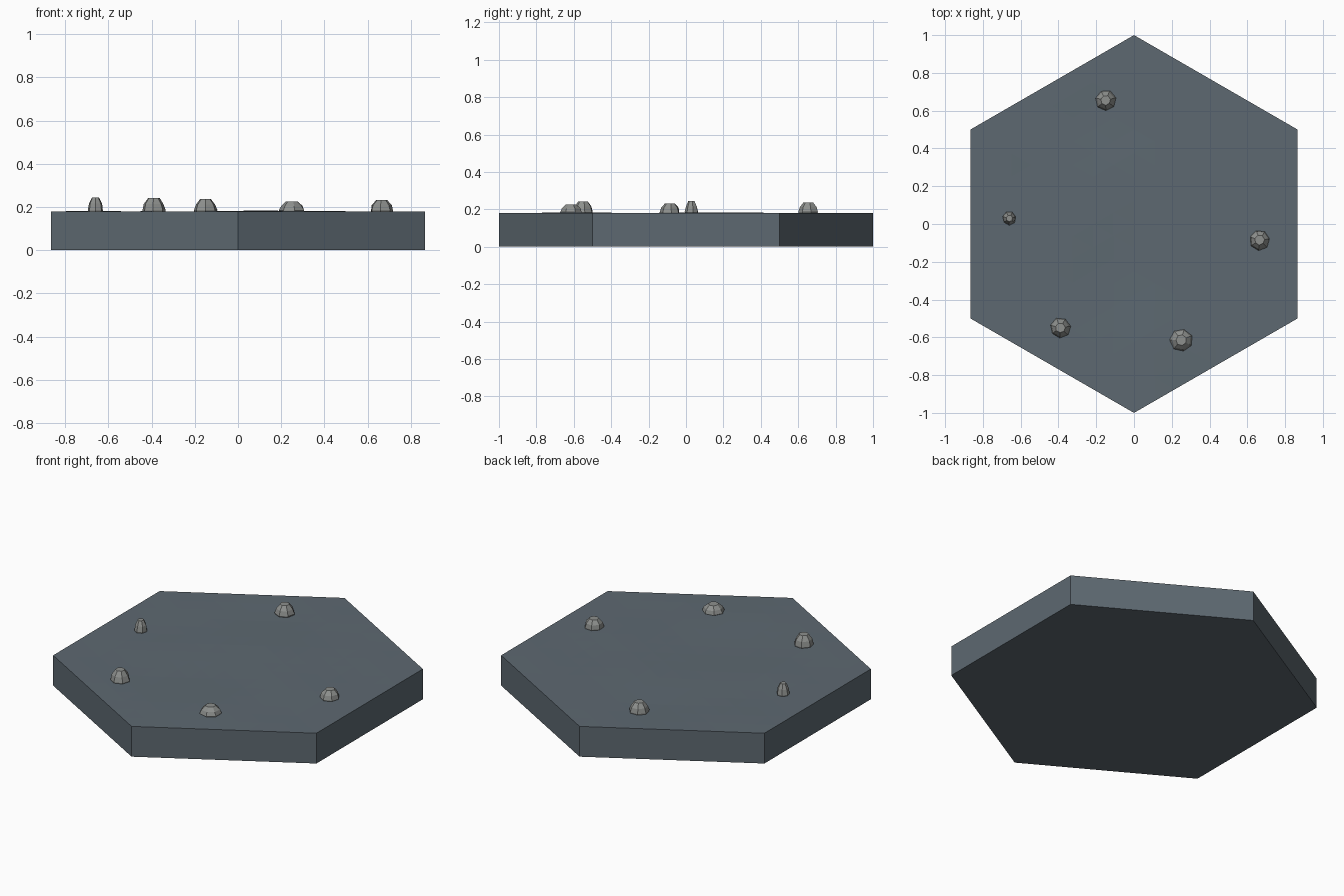
import bpy, bmesh, math, random
from mathutils import noise, Vector

if "Cube" in bpy.data.objects:
    bpy.data.objects.remove(bpy.data.objects["Cube"])

random.seed(4)
TOP = 0.18


def material(name, rgb):
    m = bpy.data.materials.new(name)
    m.diffuse_color = (*rgb, 1)
    m.use_nodes = True
    m.node_tree.nodes["Principled BSDF"].inputs["Base Color"].default_value = m.diffuse_color
    return m


def finish(name, bm, mat):
    bmesh.ops.recalc_face_normals(bm, faces=bm.faces)
    me = bpy.data.meshes.new(name)
    bm.to_mesh(me)
    bm.free()
    me.materials.append(mat)
    ob = bpy.data.objects.new(name, me)
    bpy.context.collection.objects.link(ob)
    return ob


slate = material("slate", (0.11, 0.14, 0.165))
grey = material("pebble_grey", (0.27, 0.28, 0.27))

# Hexagonal slab with its points towards front and back
bm = bmesh.new()
bmesh.ops.create_cone(bm, cap_ends=True, segments=6, radius1=1, radius2=1, depth=TOP)
bm.normal_update()
for v in bm.verts:
    a = round((math.atan2(v.co.y, v.co.x) - math.pi / 6) / (math.pi / 3))
    a = math.pi / 6 + a * math.pi / 3 if abs(v.co.x) > 0.1 else math.copysign(math.pi / 2, v.co.y)
    v.co = (math.cos(a), math.sin(a), v.co.z + TOP / 2)

# Very gently uneven top, level along the rim
top = [f for f in bm.faces if f.normal.z > 0.9]
rim = [v for v in top[0].verts]
bmesh.ops.poke(bm, faces=top)
inner = [e for e in bm.edges if all(v.co.z > TOP - 0.001 for v in e.verts)]
bmesh.ops.subdivide_edges(bm, edges=inner, cuts=7, use_grid_fill=True)
for v in bm.verts:
    if v.co.z > TOP - 0.001:
        edge = max(abs(v.co.x * math.cos(k * math.pi / 3) + v.co.y * math.sin(k * math.pi / 3))
                   for k in range(3))
        fade = min(1, max(0, (0.866 - edge) / 0.3))
        v.co.z += 0.006 * fade * noise.noise(Vector((v.co.x * 2, v.co.y * 2, 3)))
finish("hex_slab", bm, slate)


# Faceted pebbles: stacked seven-sided rings, closed by a small flat top
def pebble(name, x, y, r, height):
    bm = bmesh.new()
    n, turn = 7, random.uniform(0, 1)
    rings = []
    for scale, h in ((0.92, -0.015), (1.0, 0.1), (0.86, 0.55), (0.48, 1.0)):
        z = TOP + (h if h < 0 else h * height)
        rings.append([bm.verts.new((
            x + r * scale * random.uniform(0.95, 1.05) * math.cos(turn + i * math.tau / n),
            y + r * scale * random.uniform(0.95, 1.05) * math.sin(turn + i * math.tau / n),
            z)) for i in range(n)])
    for a, b in zip(rings, rings[1:]):
        for i in range(n):
            j = (i + 1) % n
            bm.faces.new((a[i], a[j], b[j], b[i]))
    bm.faces.new(rings[0][::-1])
    bm.faces.new(rings[-1])
    finish(name, bm, grey)


for i, p in enumerate([(-0.15, 0.655, 0.054, 0.057), (-0.66, 0.03, 0.036, 0.065),
                       (0.665, -0.085, 0.054, 0.052), (-0.39, -0.55, 0.054, 0.063),
                       (0.25, -0.615, 0.06, 0.046)]):
    pebble(f"pebble_{i + 1}", *p)
